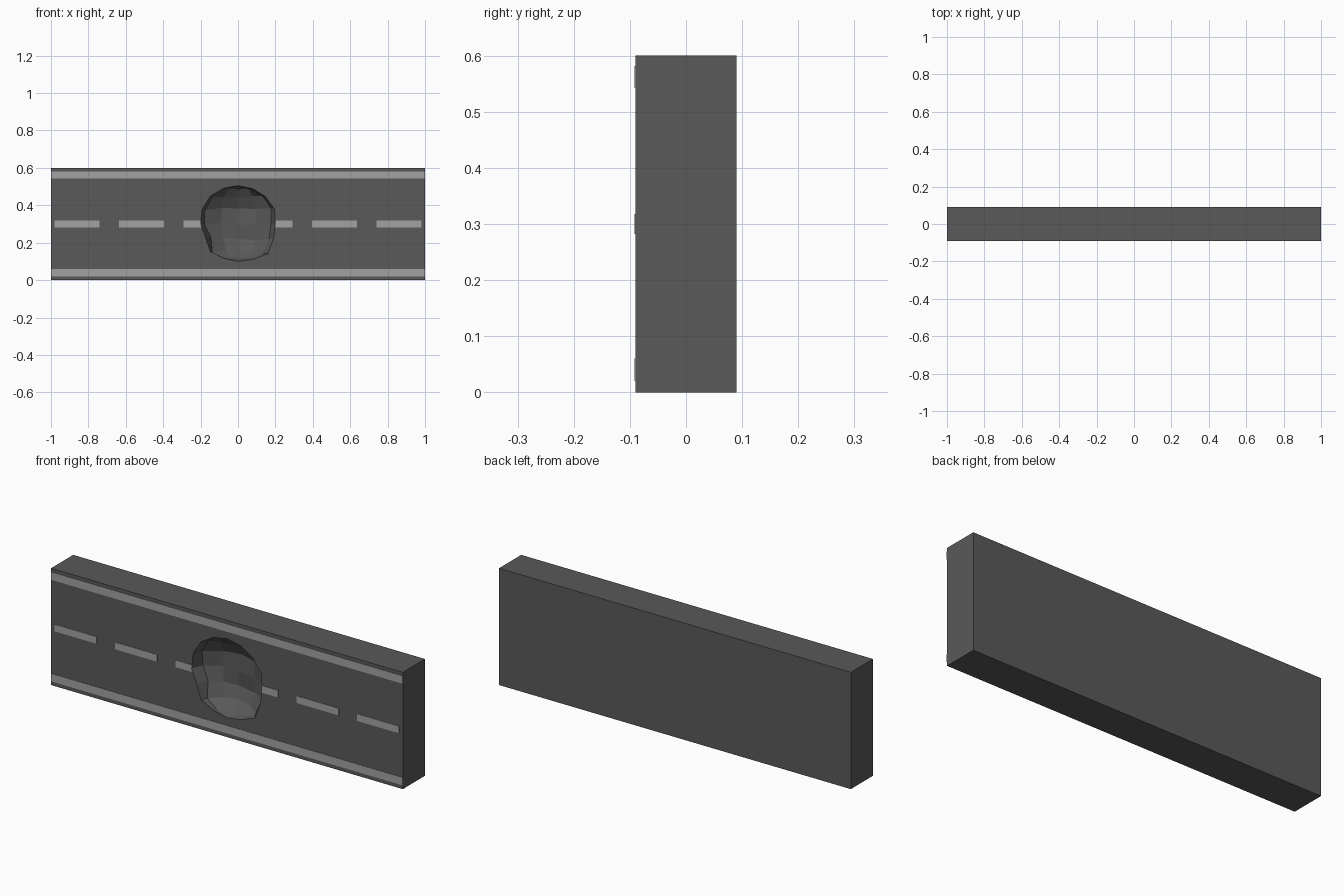
import bpy, math, random
from mathutils import Vector

if "Cube" in bpy.data.objects:
    bpy.data.objects.remove(bpy.data.objects["Cube"])

random.seed(4)
FRONT = -0.09


def material(name, value):
    m = bpy.data.materials.new(name)
    m.diffuse_color = (value, value, value, 1)
    m.use_nodes = True
    m.node_tree.nodes["Principled BSDF"].inputs["Base Color"].default_value = m.diffuse_color
    return m


asphalt = material("asphalt", 0.1)
paint = material("paint", 0.36)


def box(name, x0, x1, y0, y1, z0, z1, mat):
    bpy.ops.mesh.primitive_cube_add(size=1)
    o = bpy.context.object
    o.name = name
    for v in o.data.vertices:
        v.co = ((x0, x1)[v.co.x > 0], (y0, y1)[v.co.y > 0], (z0, z1)[v.co.z > 0])
    o.data.materials.append(mat)
    return o


# Road slab
slab = box("road_slab", -1, 1, FRONT, 0.09, 0, 0.6, asphalt)

# Painted edge lines
for name, z in (("lower_edge_line", 0.02), ("upper_edge_line", 0.542)):
    box(name, -1, 1, FRONT - 0.002, FRONT + 0.002, z, z + 0.04, paint)

# Dashed centre line
dashes = []
for i in range(6):
    x = -0.98 + i * 0.344
    dashes.append(box(f"centre_dash_{i + 1}", x, x + 0.24, FRONT - 0.002, FRONT + 0.002,
                      0.282, 0.318, paint))

# Pothole cutter: a rough, flattened ball with an irregular outline
outline = [.20, .21, .207, .205, .205, .206, .21, .208,
           .20, .188, .208, .198, .20, .205, .225, .205]
bpy.ops.mesh.primitive_uv_sphere_add(segments=12, ring_count=8, radius=1)
cutter = bpy.context.object
cutter.name = "pothole_cutter"
cutter.data.materials.append(asphalt)
for v in cutter.data.vertices:
    d = v.co.copy()
    t = (math.atan2(d.z, d.x) / math.tau * 16) % 16
    i, f = int(t) % 16, t - int(t)
    r = outline[i] * (1 - f) + outline[(i + 1) % 16] * f
    inside = abs(d.y) > 0.05
    jitter = random.uniform(-0.012, 0.012) if inside else 0
    depth = 0.115 * random.uniform(0.9, 1.08)
    v.co = Vector((d.x * r + jitter, FRONT + d.y * depth,
                   0.3 + d.z * r + jitter * 0.5))

# Carve the pothole through the slab and the dashes it crosses
for o in (slab, dashes[2], dashes[3]):
    mod = o.modifiers.new("pothole", 'BOOLEAN')
    mod.operation = 'DIFFERENCE'
    mod.solver = 'EXACT'
    mod.object = cutter
    bpy.context.view_layer.objects.active = o
    bpy.ops.object.modifier_apply(modifier=mod.name)
bpy.data.objects.remove(cutter)
